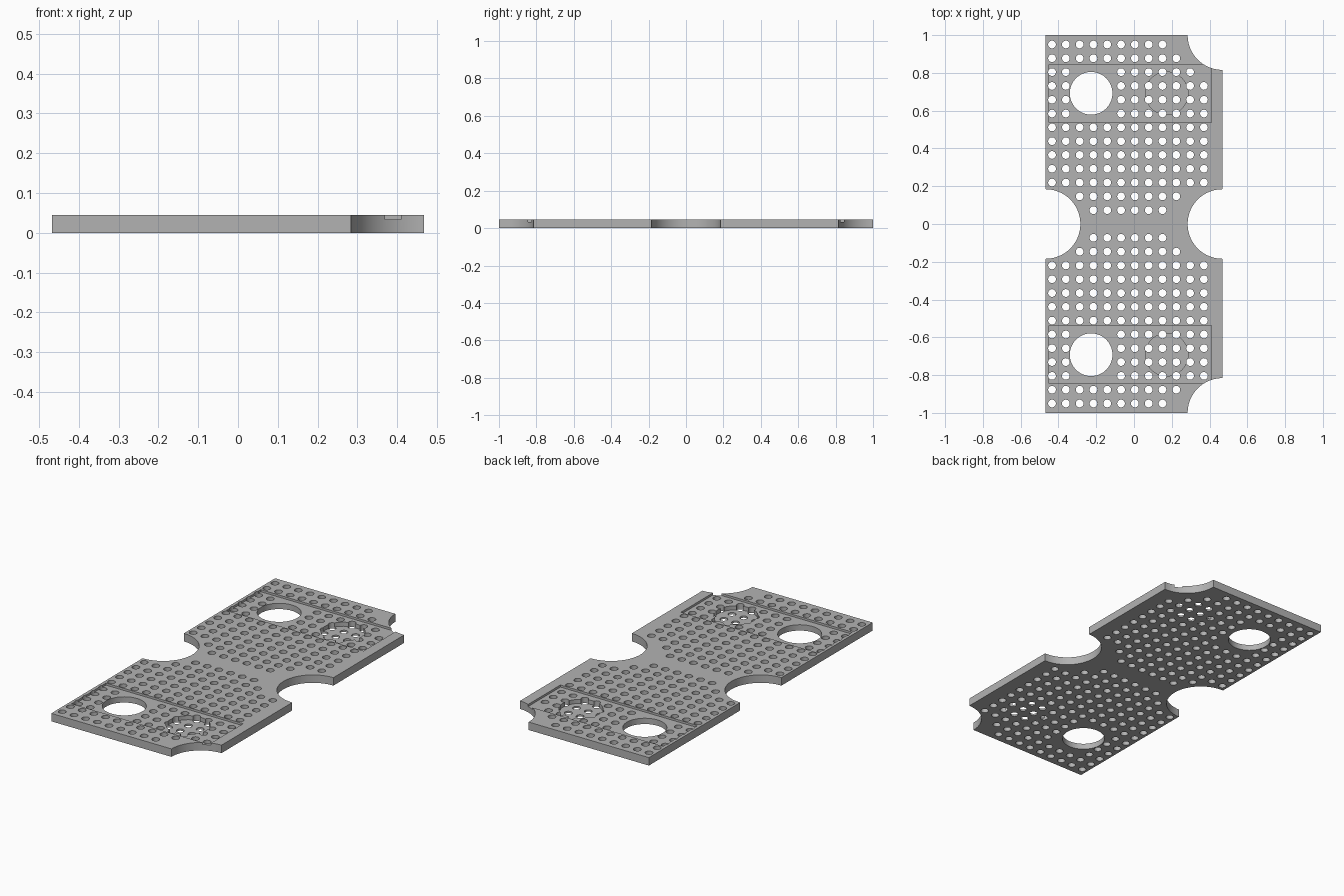
import bpy
import bmesh
import math
from mathutils import Matrix

if "Cube" in bpy.data.objects:
    bpy.data.objects.remove(bpy.data.objects["Cube"], do_unlink=True)

WIDTH, LENGTH, THICK = 0.936, 2.0, 0.045
PITCH = 0.0731


def add_box(bm, x0, x1, y0, y1, z0, z1):
    place = Matrix.Translation(((x0 + x1) / 2, (y0 + y1) / 2, (z0 + z1) / 2))
    size = Matrix.Diagonal((x1 - x0, y1 - y0, z1 - z0, 1))
    bmesh.ops.create_cube(bm, size=1, matrix=place @ size)


def add_cylinder(bm, x, y, radius, z0, z1, sides):
    bmesh.ops.create_cone(bm, cap_ends=True, segments=sides, radius1=radius,
                          radius2=radius, depth=z1 - z0,
                          matrix=Matrix.Translation((x, y, (z0 + z1) / 2)))


def make_object(name, bm):
    mesh = bpy.data.meshes.new(name)
    bm.to_mesh(mesh)
    bm.free()
    obj = bpy.data.objects.new(name, mesh)
    bpy.context.collection.objects.link(obj)
    return obj


# Flat plate
bm = bmesh.new()
add_box(bm, -WIDTH / 2, WIDTH / 2, -LENGTH / 2, LENGTH / 2, 0, THICK)
plate = make_object("perforated_plate", bm)

grey = bpy.data.materials.new("plain grey")
grey.use_nodes = True
color = (0.45, 0.45, 0.45, 1)
grey.diffuse_color = color
grey.node_tree.nodes["Principled BSDF"].inputs["Base Color"].default_value = color
plate.data.materials.append(grey)

# Rounded notches at both waists and the two left corners
notches = bmesh.new()
for x, y in ((-1, 0), (1, 0), (1, 1), (1, -1)):
    add_cylinder(notches, x * WIDTH / 2, y, 0.184, -0.1, 0.2, 96)

# Shallow rectangular pockets and the deep round wells inside them
pockets, wells, holes = bmesh.new(), bmesh.new(), bmesh.new()
for side in (-1, 1):
    y0, y1 = sorted((side * 0.538, side * 0.845))
    add_box(pockets, -0.449, 0.409, y0, y1, 0.033, 0.1)
    add_cylinder(wells, 0.173, side * 0.692, 0.113, 0.01, 0.12, 64)
    add_cylinder(holes, -0.227, side * 0.692, 0.113, -0.1, 0.2, 64)

# Grid of small holes; rows beside a notch are shorter
row_span = {0: (0, 9), 1: (0, 10), 2: (0, 11), 11: (2, 10), 12: (3, 9),
            13: (0, 0), 14: (3, 9), 15: (2, 10), 25: (0, 10), 26: (0, 9)}
for row in range(27):
    beside_opening = row in range(2, 6) or row in range(21, 25)
    for col in range(*row_span.get(row, (0, 12))):
        if beside_opening and 2 <= col <= 4:
            continue
        add_cylinder(holes, -0.434 + col * PITCH, (13 - row) * PITCH,
                     0.0205, -0.1, 0.2, 24)

# Cut everything out of the plate
bpy.context.view_layer.objects.active = plate
plate.select_set(True)
for name, cutter_mesh in (("notch_cutter", notches), ("pocket_cutter", pockets),
                          ("well_cutter", wells), ("hole_cutter", holes)):
    cutter = make_object(name, cutter_mesh)
    cutter.hide_render = True
    cut = plate.modifiers.new(name, 'BOOLEAN')
    cut.operation = 'DIFFERENCE'
    cut.solver = 'EXACT'
    cut.object = cutter
    bpy.ops.object.modifier_apply(modifier=cut.name)
    bpy.data.objects.remove(cutter, do_unlink=True)

bpy.ops.object.shade_smooth_by_angle(angle=math.radians(30))
